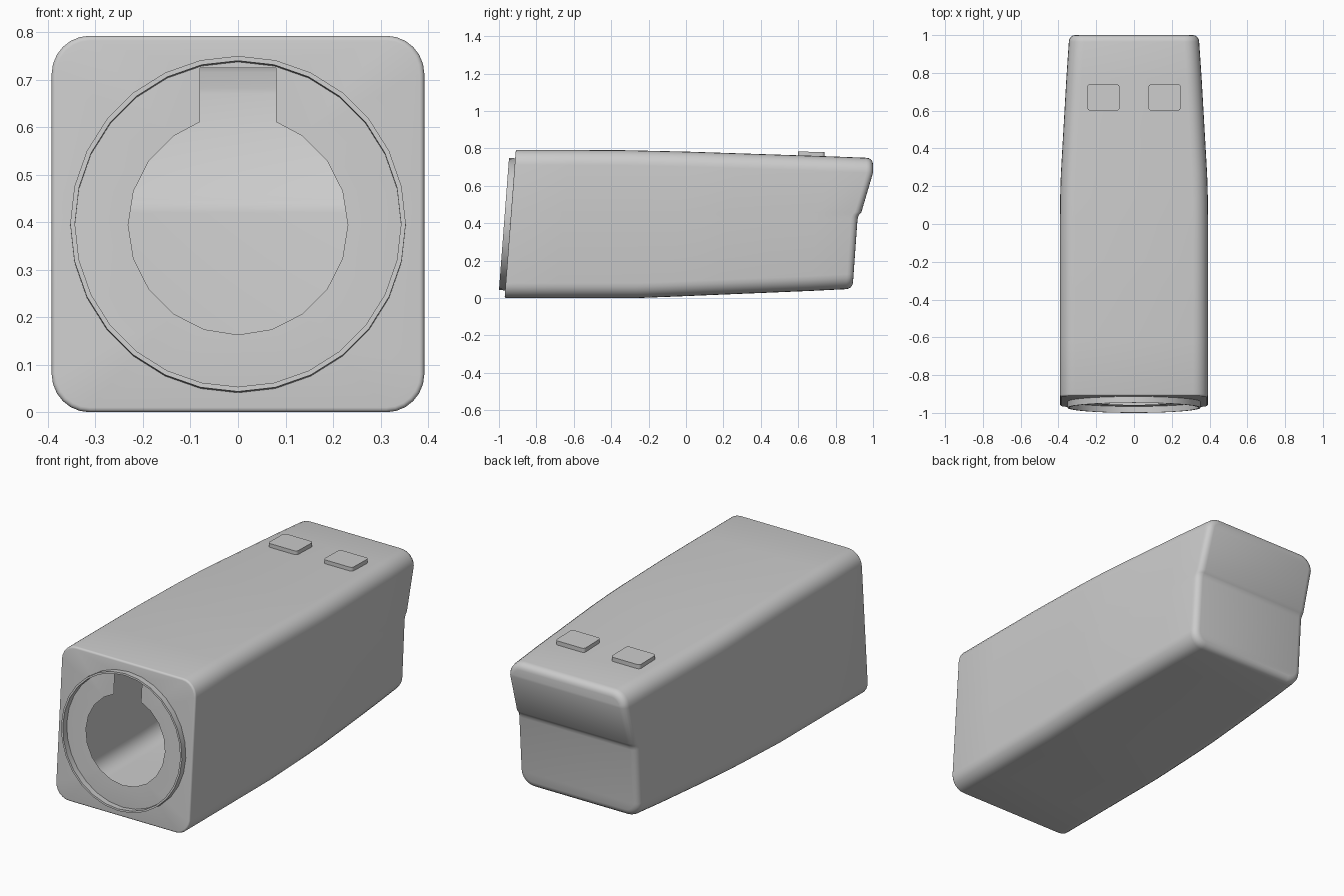
import bpy, bmesh, math

if "Cube" in bpy.data.objects:
    bpy.data.objects.remove(bpy.data.objects["Cube"])

SIDE_Z = [0.42, 0.435, 0.447, 0.46]          # rows that carry the step in the back face
BACK = [(0.0, 0.887), (0.42, 0.917), (0.435, 0.92), (0.447, 0.927),
        (0.46, 0.938), (0.665, 1.0), (0.9, 1.0)]
TOP = [(-2, 0.792), (-0.4, 0.792), (0.0, 0.783), (1.0, 0.75)]
BOTTOM = [(-2, 0.0), (-0.25, 0.0), (0.9, 0.048)]
WIDTH = [(-2, 0.392), (0.1, 0.392), (0.25, 0.388), (1.0, 0.345)]


def interp(table, v):
    for (a, fa), (b, fb) in zip(table, table[1:]):
        if v <= b:
            return fa + (fb - fa) * (v - a) / (b - a)
    return table[-1][1]


def front_y(z):
    return -0.97 + 0.076 * z


def finish(bm, name, angle=30):
    me = bpy.data.meshes.new(name)
    bmesh.ops.recalc_face_normals(bm, faces=bm.faces)
    bm.to_mesh(me)
    bm.free()
    ob = bpy.data.objects.new(name, me)
    bpy.context.collection.objects.link(ob)
    bpy.ops.object.select_all(action='DESELECT')
    ob.select_set(True)
    bpy.context.view_layer.objects.active = ob
    bpy.ops.object.shade_smooth_by_angle(angle=math.radians(angle))
    return ob


def section(bm, t, inset=0.0, shift=0.0):
    """One rounded-rectangle ring at fraction t of the length."""
    y_at = lambda z: front_y(z) * (1 - t) + interp(BACK, z) * t
    zt = interp(TOP, y_at(0.75))
    zb = interp(BOTTOM, y_at(0.04))
    r = 0.08
    ri = r - inset
    n = 6
    arc = [math.pi / 2 * i / n for i in range(n + 1)]
    half = [(r - ri * math.sin(a), zb + r - ri * math.cos(a)) for a in arc]
    half += [(r - ri, z) for z in SIDE_Z]
    half += [(r - ri * math.cos(a), zt - r + ri * math.sin(a)) for a in arc]
    ring = []
    for d, z in half:
        y = y_at(z)
        ring.append((interp(WIDTH, y) - d, y + shift, z))
    ring += [(-x, y, z) for x, y, z in reversed(ring)]
    return [bm.verts.new(p) for p in ring]


# Body shell: lofted sections with a fine front bevel and a soft back edge
bm = bmesh.new()
rf, rb = 0.01, 0.035
quarter = [math.pi / 2 * i / 4 for i in range(5)]
rings = [section(bm, 0, rf * (1 - math.sin(a)), rf * (1 - math.cos(a))) for a in quarter]
rings += [section(bm, t) for t in (0.15, 0.3, 0.38, 0.48, 0.55, 0.62, 0.75, 0.88)]
rings += [section(bm, 1, rb * (1 - math.cos(a)), -rb * (1 - math.sin(a))) for a in quarter]
count = len(rings[0])
for a, b in zip(rings, rings[1:]):
    for i in range(count):
        j = (i + 1) % count
        bm.faces.new((a[i], a[j], b[j], b[i]))
# Back cap in horizontal strips
last = rings[-1]
for i in range(count // 2 - 1):
    bm.faces.new((last[i], last[i + 1], last[count - 2 - i], last[count - 1 - i]))
# Front face with a keyhole opening into the hollow shell
cz, hr = 0.394, 0.231
angles = [math.asin(0.08 / hr)] + [math.radians(d) for d in range(36, 325, 18)]
angles.append(2 * math.pi - angles[0])
hole = [(hr * math.sin(a), cz + hr * math.cos(a)) for a in angles]
hole += [(-0.08, 0.724), (0.08, 0.724)]
hv = [bm.verts.new((x, front_y(z), z)) for x, z in hole]
edges = [bm.edges.new((hv[i], hv[(i + 1) % len(hv)])) for i in range(len(hv))]
first = rings[0]
edges += [bm.edges.get((first[i], first[(i + 1) % count])) for i in range(count)]
bmesh.ops.triangle_fill(bm, use_beauty=True, edges=edges)
finish(bm, "body_shell")

# Thin collar around the opening
bm = bmesh.new()
seg = 28
loops = []
for r, depth in ((0.353, -0.002), (0.353, 0.033), (0.343, 0.033), (0.343, -0.002)):
    loop = []
    for i in range(seg):
        a = 2 * math.pi * i / seg
        z = 0.394 + r * math.cos(a)
        loop.append(bm.verts.new((r * math.sin(a), front_y(z) - depth, z + 0.076 * depth)))
    loops.append(loop)
for a, b in zip(loops, loops[1:]):
    for i in range(seg):
        j = (i + 1) % seg
        bm.faces.new((a[i], a[j], b[j], b[i]))
finish(bm, "front_collar")

# Two buttons on top
for side, name in ((-1, "button_left"), (1, "button_right")):
    bm = bmesh.new()
    bmesh.ops.create_cube(bm, size=1)
    for v in bm.verts:
        v.co.x = v.co.x * 0.17 + side * 0.162
        v.co.y = v.co.y * 0.14 + 0.67
        v.co.z = 0.782 - 0.02 * (v.co.y - 0.67) if v.co.z > 0 else 0.75
    upright = [e for e in bm.edges if abs(e.verts[0].co.z - e.verts[1].co.z) > 0.01]
    bmesh.ops.bevel(bm, geom=upright, offset=0.015, segments=4, profile=0.5, affect='EDGES')
    finish(bm, name)
